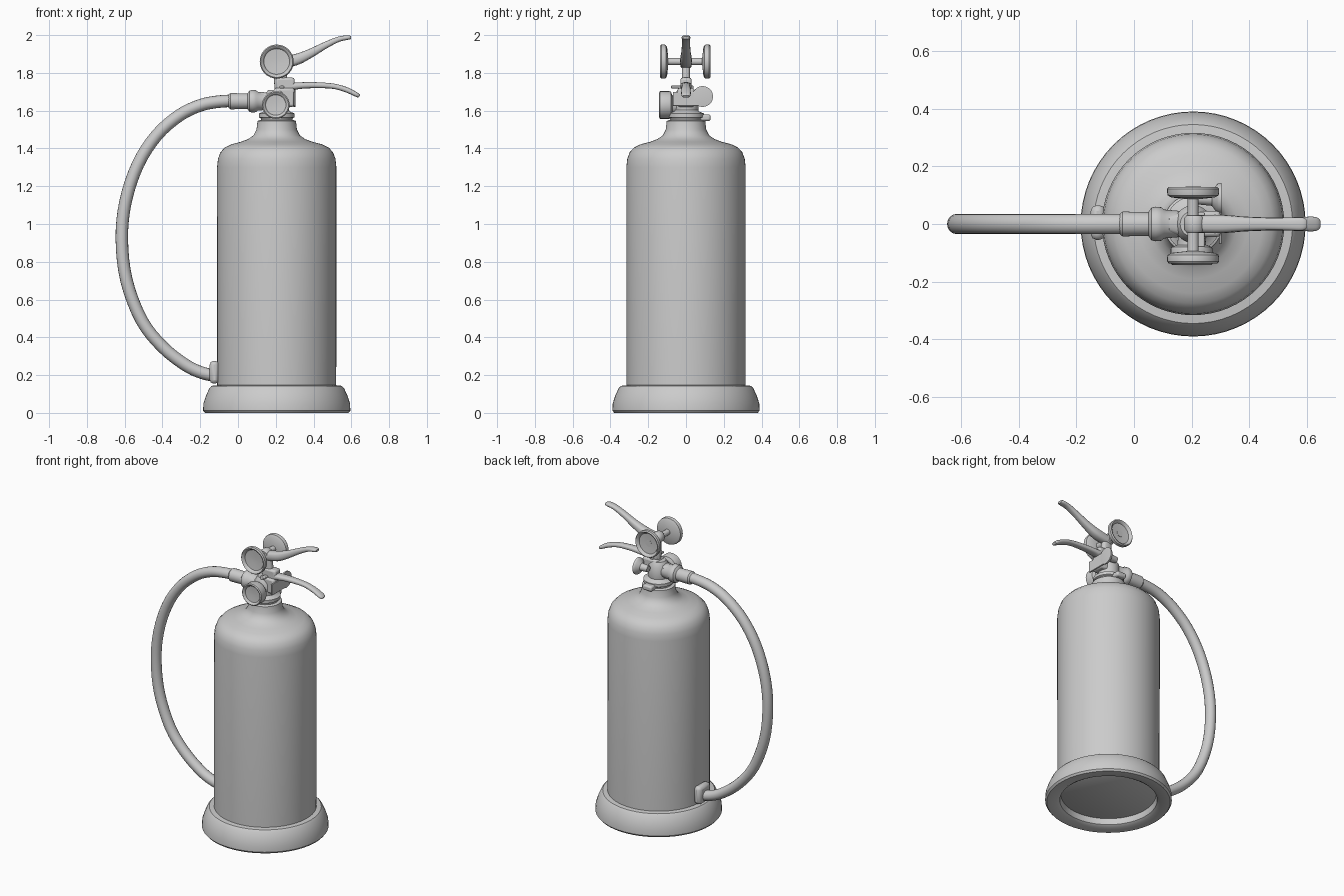
import bpy, bmesh, math
from mathutils import Vector, Matrix

cube = bpy.data.objects.get("Cube")
if cube:
    bpy.data.objects.remove(cube, do_unlink=True)

grey = bpy.data.materials.new("light_grey")
grey.use_nodes = True
COLOR = (0.6, 0.6, 0.6, 1)
grey.diffuse_color = COLOR
bsdf = next(n for n in grey.node_tree.nodes if n.type == 'BSDF_PRINCIPLED')
bsdf.inputs["Base Color"].default_value = COLOR
bsdf.inputs["Roughness"].default_value = 0.6

CX = 0.205  # axis of the cylinder
AXES = {'x': Matrix.Rotation(math.pi / 2, 4, 'Y'),
        'y': Matrix.Rotation(-math.pi / 2, 4, 'X'),
        'z': Matrix.Identity(4)}


def finish(name, bm, bevel=0):
    bmesh.ops.recalc_face_normals(bm, faces=bm.faces)
    mesh = bpy.data.meshes.new(name)
    bm.to_mesh(mesh)
    bm.free()
    mesh.materials.append(grey)
    obj = bpy.data.objects.new(name, mesh)
    bpy.context.collection.objects.link(obj)
    mesh.shade_smooth()
    mesh.set_sharp_from_angle(angle=math.radians(40))
    if bevel:
        mod = obj.modifiers.new("Bevel", 'BEVEL')
        mod.width, mod.segments = bevel, 2
    return obj


def skin(bm, rings, closed=False):
    """Bridge rings of vertices; cap the ends unless closed."""
    n = len(rings[0])
    pairs = list(zip(rings, rings[1:]))
    if closed:
        pairs.append((rings[-1], rings[0]))
    else:
        bm.faces.new(rings[0])
        bm.faces.new(rings[-1])
    for a, b in pairs:
        for i in range(n):
            j = (i + 1) % n
            bm.faces.new((a[i], a[j], b[j], b[i]))


def lathe(name, profile, origin, axis='z', sides=32, closed=False):
    """Turn (radius, height) points about an axis through origin."""
    bm = bmesh.new()
    mat = Matrix.Translation(origin) @ AXES[axis]
    turn = [math.tau * i / sides for i in range(sides)]
    rings = [[bm.verts.new(mat @ Vector((r * math.cos(t), r * math.sin(t), h)))
              for t in turn] for r, h in profile]
    skin(bm, rings, closed)
    return finish(name, bm)


def spline(points, steps):
    """Smooth curve through tuples of any length."""
    p = [points[0]] + points + [points[-1]]
    out = []
    for a, b, c, d in zip(p, p[1:], p[2:], p[3:]):
        for s in range(steps):
            t = s / steps
            out.append([0.5 * (2 * k1 + (k2 - k0) * t
                               + (2 * k0 - 5 * k1 + 4 * k2 - k3) * t * t
                               + (3 * k1 - k0 - 3 * k2 + k3) * t ** 3)
                        for k0, k1, k2, k3 in zip(a, b, c, d)])
    return out + [list(points[-1])]


def sweep(name, points, steps=5, sides=16, power=1.0):
    """Sweep an oval along (x, z, half thickness, half width) points."""
    path = spline(points, steps)
    bm = bmesh.new()
    rings = []
    for i, (x, z, thick, wide) in enumerate(path):
        a, b = path[max(i - 1, 0)], path[min(i + 1, len(path) - 1)]
        tangent = Vector((b[0] - a[0], 0, b[1] - a[1])).normalized()
        normal = Vector((-tangent.z, 0, tangent.x))
        ring = []
        for k in range(sides):
            c, s = math.cos(math.tau * k / sides), math.sin(math.tau * k / sides)
            c, s = (math.copysign(abs(v) ** power, v) for v in (c, s))
            ring.append(bm.verts.new(Vector((x, 0, z)) + normal * thick * c
                                     + Vector((0, wide * s, 0))))
        rings.append(ring)
    skin(bm, rings)
    return finish(name, bm)


def box(name, low, high, bevel=0.01):
    bm = bmesh.new()
    bmesh.ops.create_cube(bm, size=1)
    low, high = Vector(low), Vector(high)
    for v in bm.verts:
        v.co = (low + high) / 2 + v.co * (high - low)
    return finish(name, bm, bevel)


# Cylinder body with shoulder and neck
lathe("tank", [(0.3, 0.05), (0.315, 0.06), (0.316, 1.3), (0.311, 1.345), (0.298, 1.38),
               (0.275, 1.405), (0.24, 1.422), (0.19, 1.435), (0.15, 1.45),
               (0.122, 1.47), (0.107, 1.5), (0.102, 1.545), (0.09, 1.55)],
      (CX, 0, 0), sides=64)

# Flared foot ring, open underneath
lathe("base_ring", [(0.29, 0.06), (0.3, 0.012), (0.32, 0), (0.38, 0), (0.39, 0.012),
                    (0.388, 0.05), (0.375, 0.09), (0.357, 0.13), (0.345, 0.143),
                    (0.31, 0.147)],
      (CX, 0, 0), sides=64, closed=True)

# Neck collar
lathe("neck_collar", [(0.08, 1.54), (0.085, 1.56), (0.095, 1.565), (0.095, 1.585),
                      (0.07, 1.595), (0.06, 1.61)], (CX, 0, 0))
box("collar_tab", (0.17, 0.06, 1.545), (0.24, 0.13, 1.58))

# Valve block and the upright that carries the levers
lathe("valve_core", [(0.06, 1.58), (0.065, 1.6), (0.065, 1.68), (0.045, 1.71)], (CX, 0, 0))
box("valve_block", (0.19, -0.045, 1.62), (0.3, 0.045, 1.72), 0.012)
box("valve_bracket", (0.2, -0.03, 1.7), (0.3, 0.03, 1.775), 0.012)
sweep("valve_upright", [(0.23, 1.7, 0.035, 0.025), (0.225, 1.78, 0.035, 0.022),
                        (0.22, 1.87, 0.03, 0.022)], power=0.7)
sweep("valve_lug", [(0.12, 1.69, 0.01, 0.025), (0.16, 1.675, 0.022, 0.04),
                    (0.21, 1.665, 0.04, 0.045)])
box("bracket_pin", (0.22, -0.08, 1.718), (0.245, 0.04, 1.732), 0.004)

# Dished gauge on the front of the valve
lathe("front_gauge", [(0.045, 0.12), (0.05, 0.07), (0.07, 0.062), (0.073, 0.055),
                      (0.073, 0.005), (0.067, 0), (0.06, 0.003), (0.054, 0.013),
                      (0.02, 0.016)], (0.2, -0.142, 1.63), 'y')

# Side plate and disc on the lever side of the valve
lathe("side_disc", [(0.02, -0.08), (0.025, -0.03), (0.05, -0.012), (0.055, -0.005),
                    (0.055, 0.003), (0.048, 0.004)], (0.3, 0.088, 1.675), 'x')
box("side_plate", (0.294, -0.07, 1.625), (0.304, 0.09, 1.7), 0.003)

# Axle with a pair of dished discs
lathe("axle", [(0.022, -0.115), (0.019, -0.09), (0.019, 0.09), (0.022, 0.11)],
      (CX, 0, 1.86), 'y')
lathe("axle_hub", [(0.028, -0.03), (0.036, -0.02), (0.036, 0.02), (0.028, 0.03)],
      (CX + 0.005, 0, 1.86), 'y')
for side, name in ((-1, "front_disc"), (1, "back_disc")):
    dish = [(0.02, 0.09), (0.075, 0.096), (0.088, 0.103), (0.09, 0.112), (0.09, 0.126),
            (0.084, 0.133), (0.076, 0.13), (0.068, 0.116), (0.02, 0.112)]
    lathe(name, [(r, side * h) for r, h in dish], (CX, -0.004, 1.86), 'y')

# Squeeze levers
sweep("upper_lever", [(0.2, 1.85, 0.03, 0.03), (0.3, 1.868, 0.03, 0.032),
                      (0.38, 1.902, 0.024, 0.026), (0.46, 1.945, 0.018, 0.022),
                      (0.53, 1.977, 0.014, 0.022), (0.58, 1.987, 0.012, 0.023),
                      (0.598, 1.986, 0.008, 0.016)], power=0.75)
sweep("lower_lever", [(0.25, 1.725, 0.025, 0.03), (0.32, 1.732, 0.018, 0.03),
                      (0.4, 1.735, 0.016, 0.025), (0.5, 1.73, 0.014, 0.022),
                      (0.57, 1.712, 0.014, 0.024), (0.625, 1.686, 0.012, 0.025),
                      (0.642, 1.675, 0.008, 0.017)], power=0.75)

# Hose outlet fittings
lathe("outlet_fitting", [(0.034, -0.05), (0.043, -0.04), (0.041, 0.05), (0.056, 0.06),
                         (0.06, 0.075), (0.058, 0.095), (0.05, 0.105), (0.046, 0.15),
                         (0.04, 0.2)], (0, 0, 1.65), 'x')

# Hose looping from the valve to the foot
hose = [(0, 1.653), (-0.1, 1.648), (-0.2, 1.628), (-0.31, 1.575), (-0.43, 1.47),
        (-0.53, 1.315), (-0.595, 1.12), (-0.615, 0.92), (-0.59, 0.7), (-0.51, 0.49),
        (-0.4, 0.35), (-0.28, 0.255), (-0.19, 0.212), (-0.11, 0.195)]
sweep("hose", [(x, z, 0.033, 0.035) for x, z in hose], steps=4)

# Clip that holds the hose end
box("hose_clip", (-0.15, -0.055, 0.155), (-0.1, 0.065, 0.275), 0.02)
